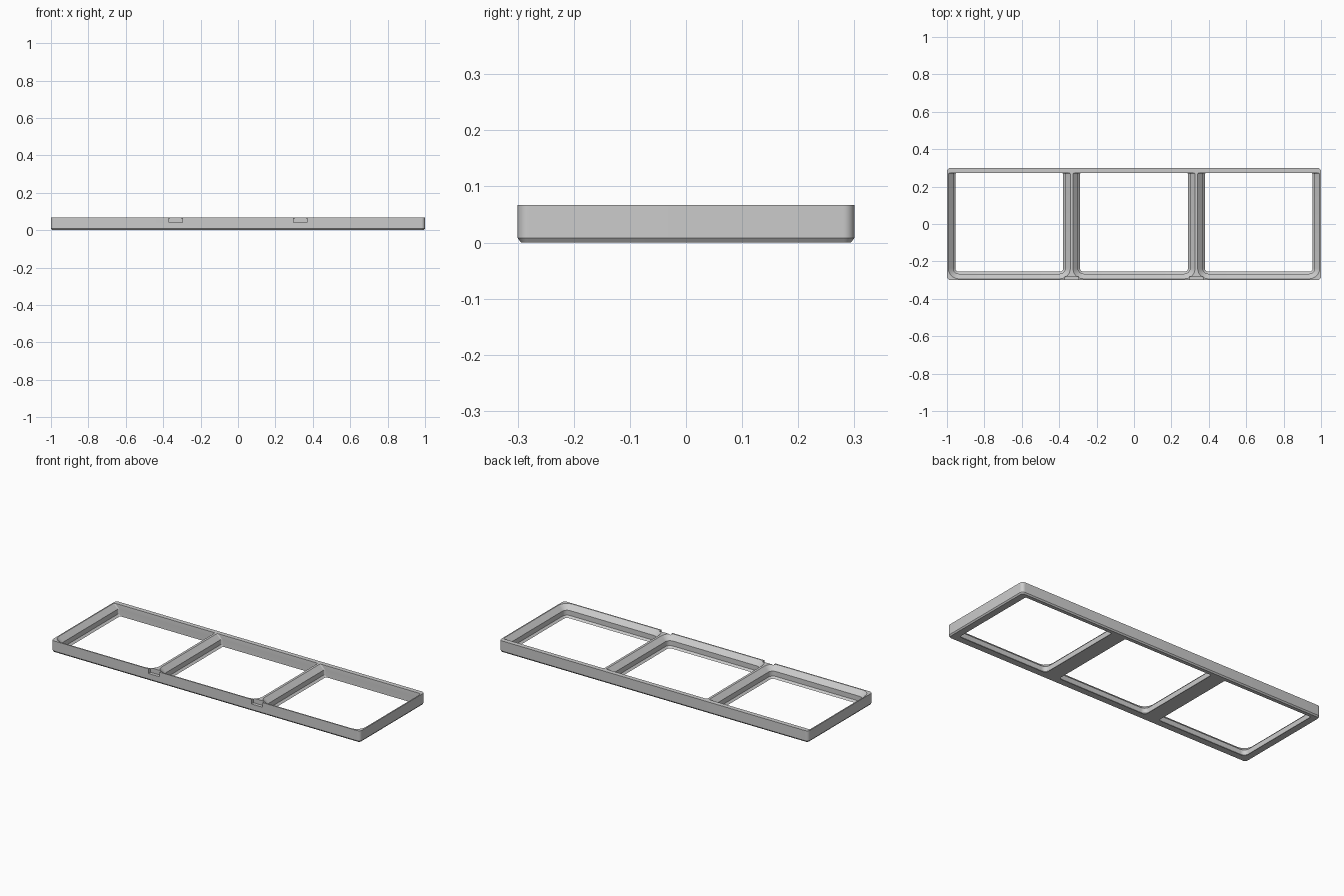
import bpy, bmesh, math

HALF_X, HALF_Y, HEIGHT = 1.0, 0.3, 0.067
PITCH = 2 / 3
BACK_INNER = 0.273

cube = bpy.data.objects.get("Cube")
if cube:
    bpy.data.objects.remove(cube, do_unlink=True)

grey = bpy.data.materials.new("plain grey")
grey.use_nodes = True
colour = (0.6, 0.6, 0.6, 1)
grey.diffuse_color = colour
grey.node_tree.nodes["Principled BSDF"].inputs["Base Color"].default_value = colour


def rounded_ring(x0, x1, y0, y1, front_r, back_r, steps=8):
    """Counter-clockwise rounded rectangle, starting at the front right corner."""
    ring = []
    corners = [(x1, y0, -1, 1, front_r), (x1, y1, -1, -1, back_r),
               (x0, y1, 1, -1, back_r), (x0, y0, 1, 1, front_r)]
    for i, (x, y, sx, sy, r) in enumerate(corners):
        for k in range(steps + 1):
            a = math.pi / 2 * (i - 1 + k / steps)
            ring.append((x + sx * r + r * math.cos(a), y + sy * r + r * math.sin(a)))
    return ring


def loft(name, levels):
    """Solid skinned through (z, ring) levels from bottom to top."""
    bm = bmesh.new()
    rings = [[bm.verts.new((x, y, z)) for x, y in ring] for z, ring in levels]
    n = len(rings[0])
    for low, high in zip(rings, rings[1:]):
        for i in range(n):
            j = (i + 1) % n
            bm.faces.new((low[i], low[j], high[j], high[i]))
    bm.faces.new(rings[0][::-1])
    bm.faces.new(rings[-1])
    mesh = bpy.data.meshes.new(name)
    bm.to_mesh(mesh)
    bm.free()
    obj = bpy.data.objects.new(name, mesh)
    bpy.context.collection.objects.link(obj)
    mesh.materials.append(grey)
    return obj


def cut(target, cutter):
    bpy.context.view_layer.objects.active = target
    mod = target.modifiers.new("cut", 'BOOLEAN')
    mod.operation, mod.solver, mod.object = 'DIFFERENCE', 'EXACT', cutter
    bpy.ops.object.modifier_apply(modifier=mod.name)
    bpy.data.objects.remove(cutter, do_unlink=True)


# Outer block with a small chamfer around the bottom
def block_ring(inset):
    return rounded_ring(-HALF_X + inset, HALF_X - inset, -HALF_Y + inset,
                        HALF_Y - inset, 0.02 - inset, 0.02 - inset)


frame = loft("grid_frame", [(0, block_ring(0.006)), (0.008, block_ring(0)),
                            (HEIGHT, block_ring(0))])

# Three stepped openings: (height, inset from the cell edge)
steps = [(-0.01, 0.045), (0, 0.045), (0.011, 0.034), (0.04, 0.034), (0.07, 0.004)]
for i in (-1, 0, 1):
    levels = []
    for z, inset in steps:
        half = PITCH / 2 - inset
        levels.append((z, rounded_ring(i * PITCH - half, i * PITCH + half,
                                       -HALF_Y + inset, BACK_INNER,
                                       0.063 - inset, 0.008)))
    cut(frame, loft("opening_cutter", levels))

# Notches in the front rim at the dividers
for s in (-1, 1):
    x = s * PITCH / 2
    ring = [(x - 0.036, -0.32), (x + 0.036, -0.32), (x + 0.036, -0.281), (x - 0.036, -0.281)]
    cut(frame, loft("notch_cutter", [(0.04, ring), (0.1, ring)]))

# Smooth the corner curves, keep the edges crisp
bpy.ops.object.select_all(action='DESELECT')
frame.select_set(True)
bpy.context.view_layer.objects.active = frame
bpy.ops.object.shade_smooth_by_angle(angle=math.radians(30))
